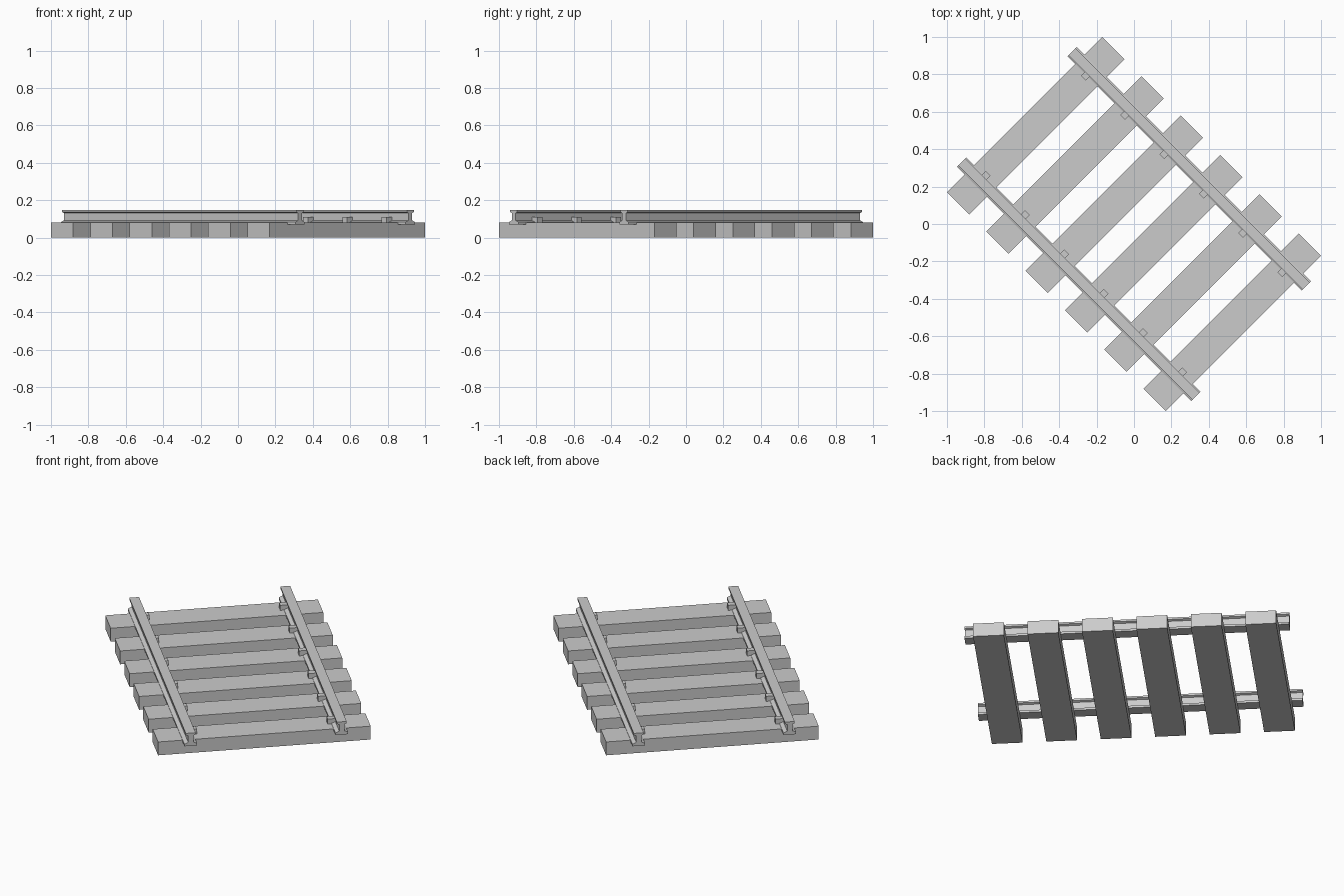
import bpy, bmesh
from math import pi
from mathutils import Matrix

if "Cube" in bpy.data.objects:
    bpy.data.objects.remove(bpy.data.objects["Cube"])

TURN = Matrix.Rotation(pi / 4, 4, 'Z')  # whole track lies diagonally


def finish(bm, name):
    bmesh.ops.recalc_face_normals(bm, faces=bm.faces)
    me = bpy.data.meshes.new(name)
    bm.to_mesh(me)
    bm.free()
    ob = bpy.data.objects.new(name, me)
    ob.matrix_world = TURN
    bpy.context.collection.objects.link(ob)


def box(name, center, size):
    bm = bmesh.new()
    m = Matrix.Translation(center) @ Matrix.Diagonal((*size, 1))
    bmesh.ops.create_cube(bm, size=1, matrix=m)
    finish(bm, name)


def rail(name, x, half_length):
    # half of the I-shaped section, mirrored to the other side
    half = [(0.035, 0.07), (0.035, 0.083), (0.014, 0.092), (0.014, 0.131),
            (0.027, 0.136), (0.027, 0.147)]
    section = half + [(-a, z) for a, z in reversed(half)]
    bm = bmesh.new()
    face = bm.faces.new([bm.verts.new((x + a, -half_length, z)) for a, z in section])
    ext = bmesh.ops.extrude_face_region(bm, geom=[face], use_keep_orig=True)
    verts = [g for g in ext["geom"] if isinstance(g, bmesh.types.BMVert)]
    bmesh.ops.translate(bm, verts=verts, vec=(0, 2 * half_length, 0))
    finish(bm, name)


# Sleepers, each with a clip on the inner side of both rails
for i in range(6):
    y = -0.743 + i * 0.2972
    box(f"sleeper_{i + 1}", (0, y, 0.04), (1.174, 0.168, 0.08))
    for side, s in (("left", -1), ("right", 1)):
        box(f"{side}_clip_{i + 1}", (s * 0.382, y, 0.093), (0.042, 0.036, 0.034))

# Rails
for side, s in (("left", -1), ("right", 1)):
    rail(f"{side}_rail", s * 0.417, 0.886)
